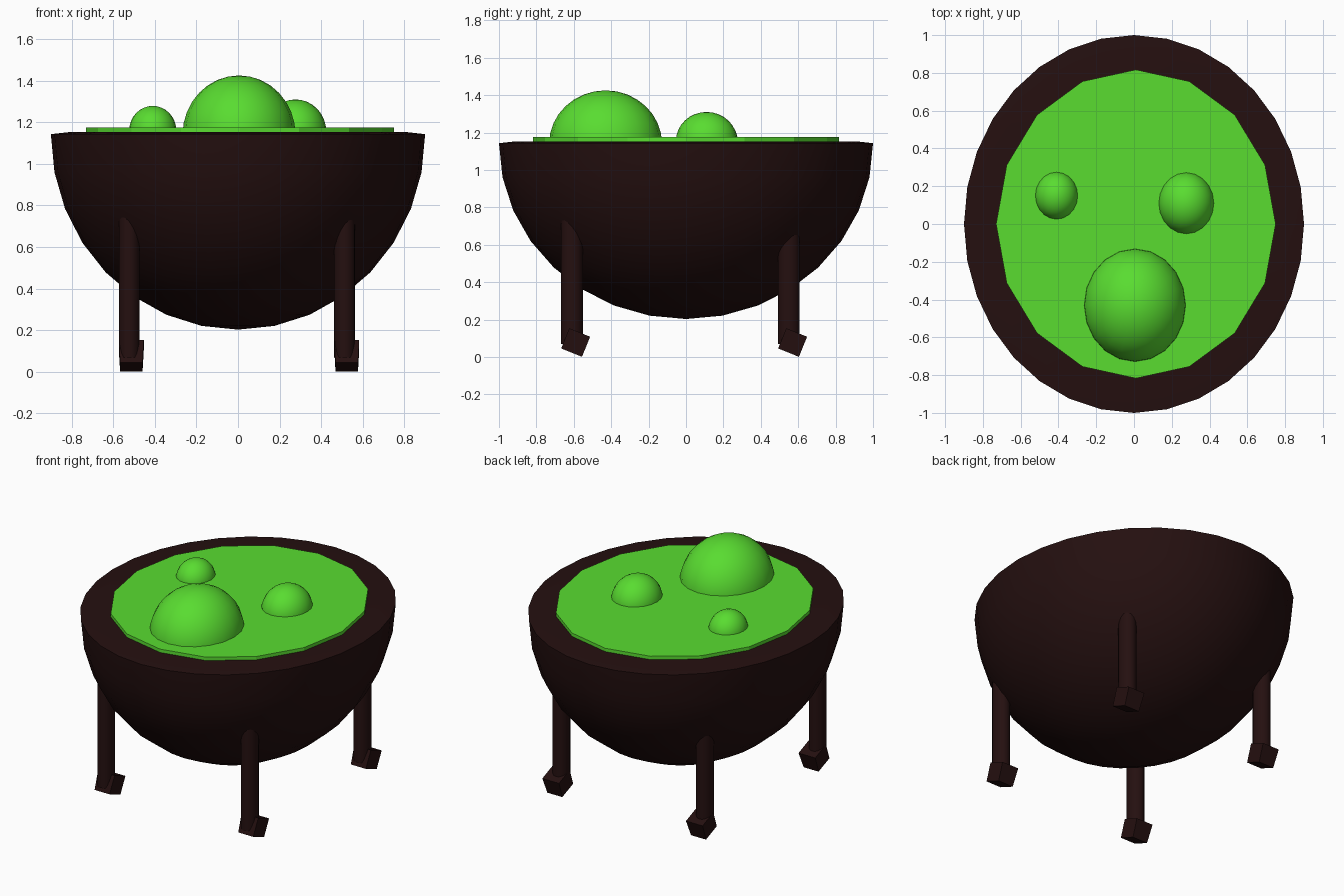
import bpy
import bmesh
from math import radians
from mathutils import Matrix, Vector

cube = bpy.data.objects.get("Cube")
if cube:
    bpy.data.objects.remove(cube, do_unlink=True)


def make_material(name, rgb):
    mat = bpy.data.materials.new(name)
    mat.use_nodes = True
    color = (*rgb, 1.0)
    mat.diffuse_color = color
    bsdf = mat.node_tree.nodes["Principled BSDF"]
    bsdf.inputs["Base Color"].default_value = color
    bsdf.inputs["Roughness"].default_value = 0.7
    return mat


iron = make_material("dark brown iron", (0.018, 0.005, 0.005))
slime = make_material("bright green brew", (0.10, 0.72, 0.03))


def finish(bm, name, mat, location, smooth_angle=None):
    bmesh.ops.recalc_face_normals(bm, faces=bm.faces)
    mesh = bpy.data.meshes.new(name)
    bm.to_mesh(mesh)
    bm.free()
    mesh.materials.append(mat)
    obj = bpy.data.objects.new(name, mesh)
    obj.location = location
    bpy.context.collection.objects.link(obj)
    if smooth_angle:
        bpy.ops.object.select_all(action='DESELECT')
        obj.select_set(True)
        bpy.context.view_layer.objects.active = obj
        bpy.ops.object.shade_smooth_by_angle(angle=radians(smooth_angle))
    return obj


# Bowl: lower half of a squashed sphere, closed by a slightly raised lid
bm = bmesh.new()
bmesh.ops.create_uvsphere(bm, u_segments=32, v_segments=16, radius=1)
bmesh.ops.delete(bm, geom=[v for v in bm.verts if v.co.z > 0.01], context='VERTS')
rim = [e for e in bm.edges if e.is_boundary]
lid = bmesh.ops.contextual_create(bm, geom=rim)["faces"]
bmesh.ops.scale(bm, vec=(0.9, 1.0, 0.94), verts=bm.verts)
bmesh.ops.inset_region(bm, faces=lid, thickness=0.09, depth=0.0)
for v in lid[0].verts:
    v.co.z += 0.01
finish(bm, "bowl", iron, (0, 0, 1.143), 35)

# Brew: flat sixteen-sided disc
bm = bmesh.new()
bmesh.ops.create_cone(bm, cap_ends=True, segments=16, radius1=1, radius2=1, depth=0.05)
bmesh.ops.scale(bm, vec=(0.74, 0.817, 1), verts=bm.verts)
finish(bm, "brew_surface", slime, (0.01, 0, 1.15))

# Bubbles: spheres half sunk into the brew
bubbles = {
    "large_bubble": ((0.005, -0.43, 1.14), 0.302),
    "medium_bubble": ((0.277, 0.11, 1.155), 0.164),
    "small_bubble": ((-0.41, 0.15, 1.16), 0.126),
}
for name, (place, radius) in bubbles.items():
    bm = bmesh.new()
    bmesh.ops.create_uvsphere(bm, u_segments=20, v_segments=16, radius=radius)
    bmesh.ops.scale(bm, vec=(0.9, 1, 0.945), verts=bm.verts)
    finish(bm, name, slime, place, 40)

# Legs run up into the bowl; each ends in a tipped block foot
for depth_name, y in (("front", -0.61), ("back", 0.55)):
    for side, x in (("right", -0.523), ("left", 0.513)):
        bm = bmesh.new()
        bmesh.ops.create_cone(bm, cap_ends=True, segments=16, radius1=0.058,
                              radius2=0.058, depth=0.72)
        bmesh.ops.scale(bm, vec=(0.87, 1, 1), verts=bm.verts)
        finish(bm, f"{depth_name}_{side}_leg", iron, (x, y, 0.43), 40)

        bm = bmesh.new()
        bmesh.ops.create_cube(bm, size=1)
        bmesh.ops.scale(bm, vec=(0.12, 0.12, 0.116), verts=bm.verts)
        for v in bm.verts:
            if v.co.z < 0:
                v.co.x *= 0.9
        bmesh.ops.rotate(bm, cent=Vector(), verts=bm.verts,
                         matrix=Matrix.Rotation(radians(-22), 3, 'X'))
        finish(bm, f"{depth_name}_{side}_foot", iron, (x + 0.01, y + 0.02, 0.077))
